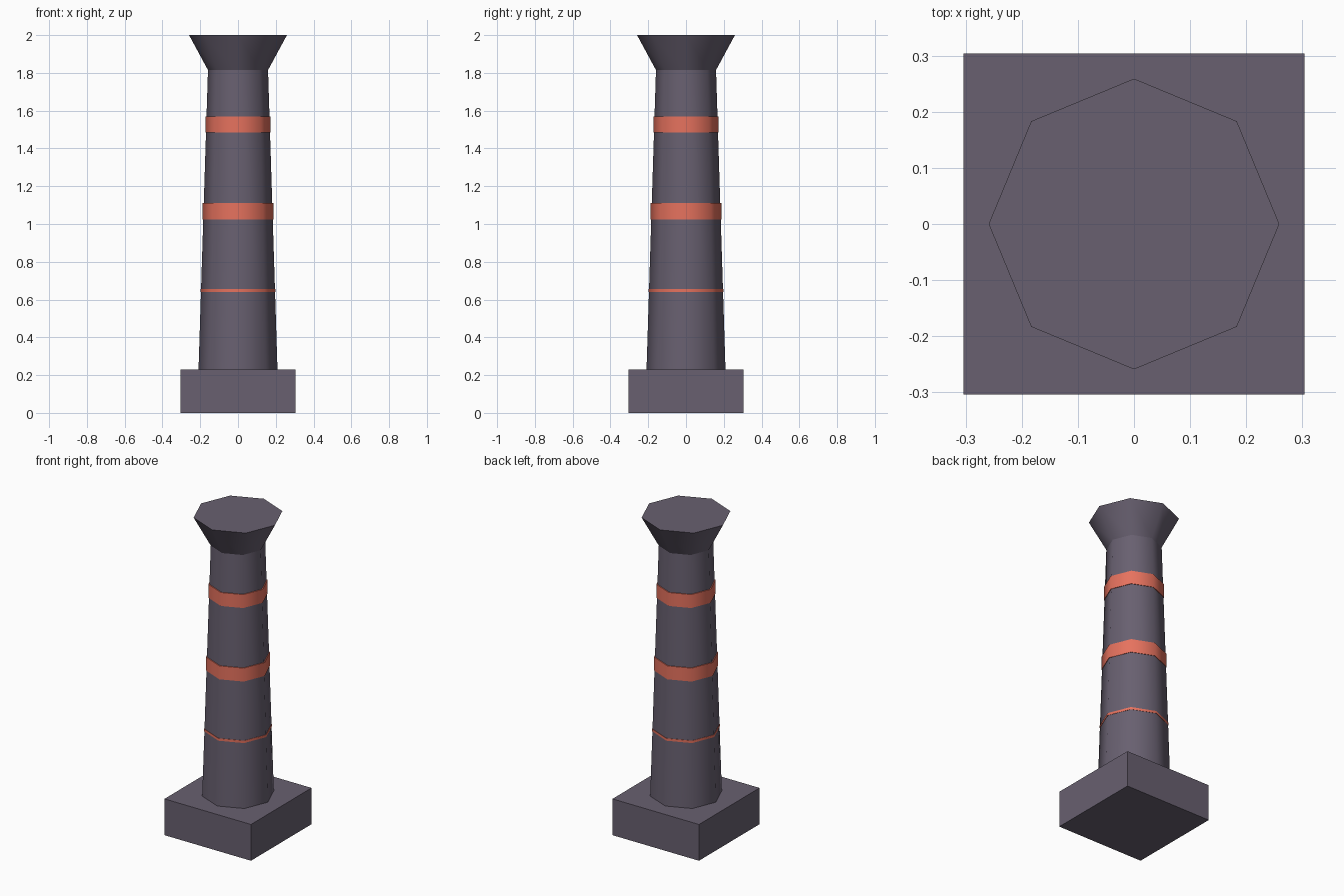
import bpy
import math

if "Cube" in bpy.data.objects:
    bpy.data.objects.remove(bpy.data.objects["Cube"])


def material(name, srgb):
    m = bpy.data.materials.new(name)
    lin = [(c / 255 / 12.92) if c < 10 else ((c / 255 + 0.055) / 1.055) ** 2.4 for c in srgb]
    m.diffuse_color = (*lin, 1)
    m.use_nodes = True
    m.node_tree.nodes["Principled BSDF"].inputs["Base Color"].default_value = m.diffuse_color
    return m


stone = material("dark stone", (104, 96, 112))
clay = material("orange clay", (230, 114, 94))


def octagon(name, z0, z1, r0, r1, mat):
    """Eight-sided frustum with corners on the x and y axes."""
    bpy.ops.mesh.primitive_cone_add(vertices=8, radius1=r0, radius2=r1,
                                    depth=z1 - z0, location=(0, 0, (z0 + z1) / 2))
    ob = bpy.context.object
    ob.name = name
    ob.data.materials.append(mat)
    bpy.ops.object.shade_smooth_by_angle(angle=math.radians(50))
    return ob


# Square plinth
bpy.ops.mesh.primitive_cube_add(size=1, location=(0, 0, 0.115))
plinth = bpy.context.object
plinth.name = "plinth"
plinth.scale = (0.607, 0.607, 0.23)
bpy.ops.object.transform_apply(location=False, rotation=False, scale=True)
plinth.data.materials.append(stone)

# Tapered shaft and flared capital
octagon("shaft", 0.23, 1.815, 0.209, 0.159, stone)
octagon("capital", 1.815, 2.0, 0.159, 0.259, stone)

# Painted bands standing slightly proud of the shaft
octagon("upper_band", 1.485, 1.57, 0.173, 0.173, clay)
octagon("middle_band", 1.025, 1.11, 0.187, 0.187, clay)
octagon("lower_band", 0.64, 0.655, 0.198, 0.198, clay)
